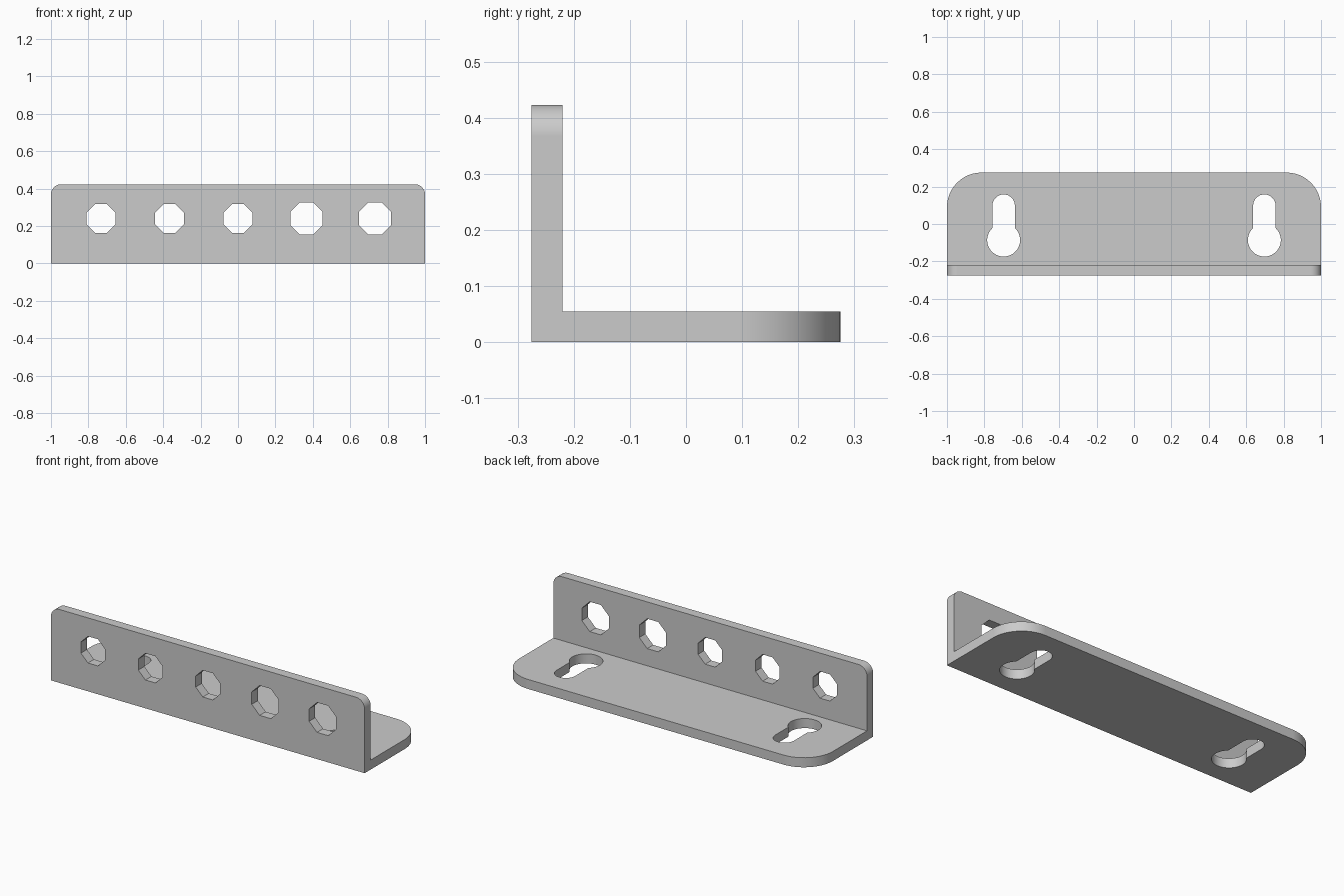
import bpy
import bmesh
from math import asin, cos, sin, pi, radians
from mathutils import Vector

cube = bpy.data.objects.get("Cube")
if cube:
    bpy.data.objects.remove(cube, do_unlink=True)

HALF_DEPTH = 0.275
HEIGHT = 0.423
THICK = 0.055

grey = bpy.data.materials.new("plain grey")
grey.use_nodes = True
colour = (0.6, 0.6, 0.6, 1)
grey.diffuse_color = colour
grey.node_tree.nodes["Principled BSDF"].inputs["Base Color"].default_value = colour


def prism(name, points, along, bevels=()):
    """Extrude a closed outline; bevels are (edge test, radius) pairs."""
    bm = bmesh.new()
    face = bm.faces.new([bm.verts.new(p) for p in points])
    grown = bmesh.ops.extrude_face_region(bm, geom=[face])["geom"]
    bmesh.ops.translate(bm, vec=along, verts=[v for v in grown if isinstance(v, bmesh.types.BMVert)])
    bmesh.ops.recalc_face_normals(bm, faces=bm.faces)
    for test, radius in bevels:
        edges = [e for e in bm.edges if test(*e.verts)]
        bmesh.ops.bevel(bm, geom=edges, offset=radius, segments=12, profile=0.5, affect="EDGES")
    mesh = bpy.data.meshes.new(name)
    bm.to_mesh(mesh)
    bm.free()
    mesh.materials.append(grey)
    obj = bpy.data.objects.new(name, mesh)
    bpy.context.collection.objects.link(obj)
    return obj


def arc(cx, cy, radius, start, end, steps):
    angles = [start + (end - start) * i / steps for i in range(steps + 1)]
    return [(cx + radius * cos(a), cy + radius * sin(a)) for a in angles]


def base_corner(a, b):
    return abs(a.co.z - b.co.z) > 0.04 and min(a.co.y, b.co.y) > HALF_DEPTH - 0.001


def wall_corner(a, b):
    return abs(a.co.y - b.co.y) > 0.04 and min(a.co.z, b.co.z) > HEIGHT - 0.001


# Angle bracket: L section with rounded outer corners
inner = THICK - HALF_DEPTH
section = [(-HALF_DEPTH, 0), (HALF_DEPTH, 0), (HALF_DEPTH, THICK),
           (inner, THICK), (inner, HEIGHT), (-HALF_DEPTH, HEIGHT)]
bracket = prism("angle_bracket", [(-1, y, z) for y, z in section], Vector((2, 0, 0)),
                [(base_corner, 0.185), (wall_corner, 0.055)])

# Octagonal holes through the upright wall, the last two slightly larger
cutters = []
for i in range(5):
    x = (i - 2) * 0.366
    radius = (0.077 if i < 3 else 0.086) / cos(pi / 8)
    ring = arc(x, 0.24, radius, pi / 8, pi / 8 + 2 * pi, 8)[:-1]
    cutters.append(prism("octagon_cutter", [(px, -0.4, pz) for px, pz in ring], Vector((0, 0.3, 0))))

# Keyhole slots through the base
BIG, SLOT = 0.088, 0.06
neck = pi / 2 - asin(SLOT / BIG)
for x in (-0.697, 0.697):
    ring = arc(x, -0.086, BIG, pi - neck, 2 * pi + neck, 32) + arc(x, 0.098, SLOT, 0, pi, 16)
    cutters.append(prism("keyhole_cutter", [(px, py, -0.1) for px, py in ring], Vector((0, 0, 0.3))))

for cutter in cutters:
    cut = bracket.modifiers.new("hole", "BOOLEAN")
    cut.operation = "DIFFERENCE"
    cut.solver = "EXACT"
    cut.object = cutter

# Bake the holes, then discard the cutters
bpy.context.view_layer.update()
graph = bpy.context.evaluated_depsgraph_get()
finished = bpy.data.meshes.new_from_object(bracket.evaluated_get(graph))
bracket.modifiers.clear()
bracket.data = finished
for cutter in cutters:
    bpy.data.objects.remove(cutter, do_unlink=True)

# Smooth the rounded corners, keep the flats flat
bpy.ops.object.select_all(action="DESELECT")
bracket.select_set(True)
bpy.context.view_layer.objects.active = bracket
bpy.ops.object.shade_smooth_by_angle(angle=radians(30))
flat = bracket.modifiers.new("flat_normals", "WEIGHTED_NORMAL")
flat.keep_sharp = True
